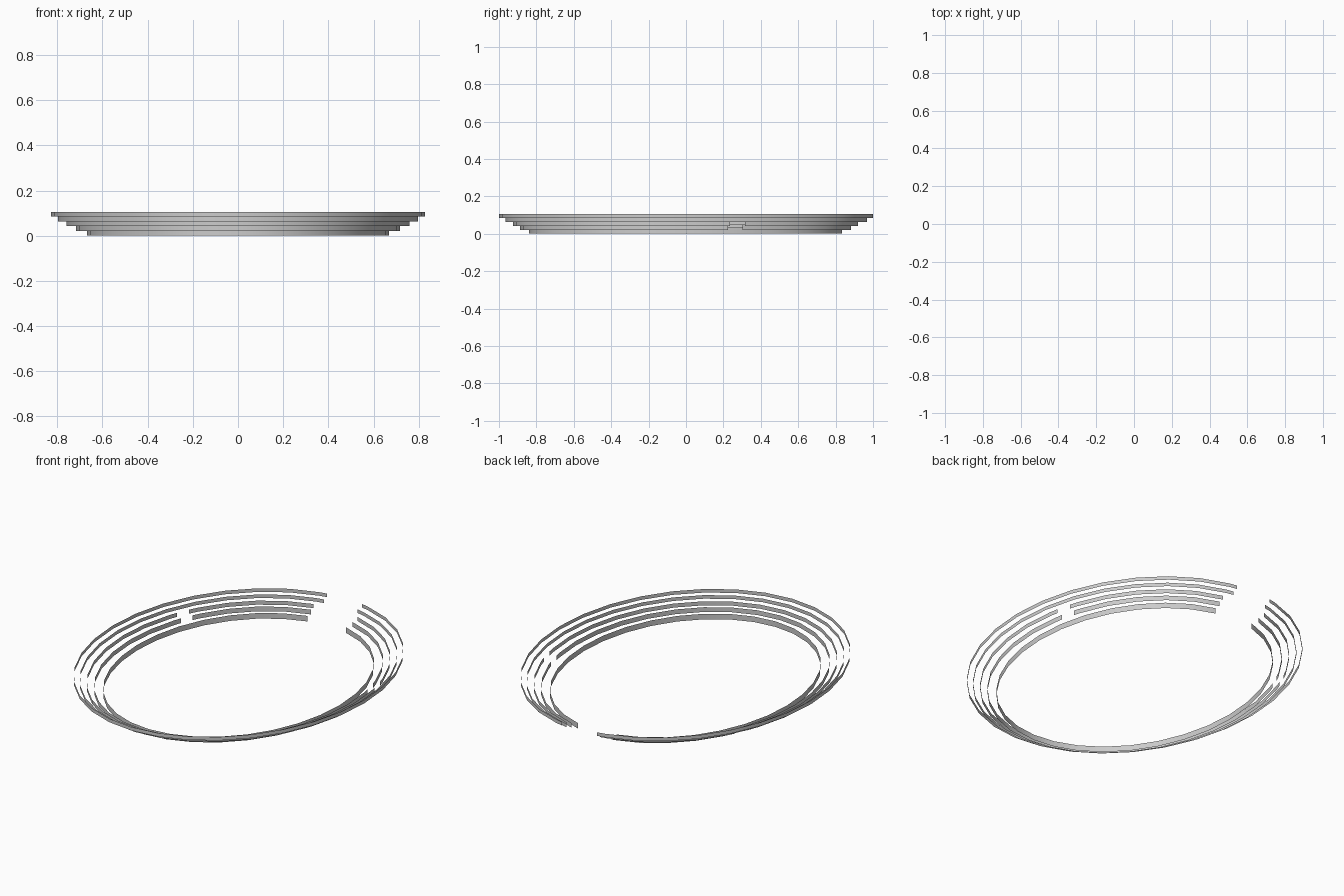
import bpy, bmesh, math

if "Cube" in bpy.data.objects:
    bpy.data.objects.remove(bpy.data.objects["Cube"])

STEP = 11.25  # degrees per facet
BAND = 0.0212

# half width, half depth, half angle of the rear opening, side openings, band height
TIERS = [
    (0.668, 0.845, 11.0, False, 0.033),
    (0.718, 0.893, 11.0, True, 0.028),
    (0.759, 0.931, 11.0, True, 0.024),
    (0.797, 0.971, 8.0, False, BAND),
    (0.828, 1.005, 8.0, False, BAND),
]
SHIFT_Y = 0.005
SIDE_GAPS = [(14.3, 19.4), (149.6, 154.6)]


def arc_angles(a, b):
    """Arc ends plus every regular facet angle between them."""
    first = math.floor(a / STEP) + 1
    last = math.ceil(b / STEP)
    return [a] + [k * STEP for k in range(first, last)] + [b]


def band(name, rx, ry, z0, z1, arcs):
    """Upright open sheets following an ellipse."""
    bm = bmesh.new()
    for a, b in arcs:
        cols = []
        for d in arc_angles(a, b):
            t = math.radians(d)
            x, y = rx * math.cos(t), ry * math.sin(t) + SHIFT_Y
            cols.append((bm.verts.new((x, y, z0)), bm.verts.new((x, y, z1))))
        for p, q in zip(cols, cols[1:]):
            bm.faces.new((p[0], q[0], q[1], p[1]))
    me = bpy.data.meshes.new(name)
    bm.to_mesh(me)
    bm.free()
    ob = bpy.data.objects.new(name, me)
    bpy.context.collection.objects.link(ob)
    bpy.context.view_layer.objects.active = ob
    bpy.ops.object.select_all(action='DESELECT')
    ob.select_set(True)
    bpy.ops.object.shade_smooth_by_angle(angle=math.radians(30))


# stepped tiers, each interrupted by its openings
for i, (rx, ry, rear, sides, height) in enumerate(TIERS):
    gaps = [(90 - rear, 90 + rear)]
    if sides:
        gaps = sorted(gaps + SIDE_GAPS)
    starts = [g[1] for g in gaps]
    ends = [g[0] for g in gaps[1:]] + [gaps[0][0] + 360]
    band(f"tier_band_{i + 1}", rx, ry, i * BAND, i * BAND + height,
         list(zip(starts, ends)))
